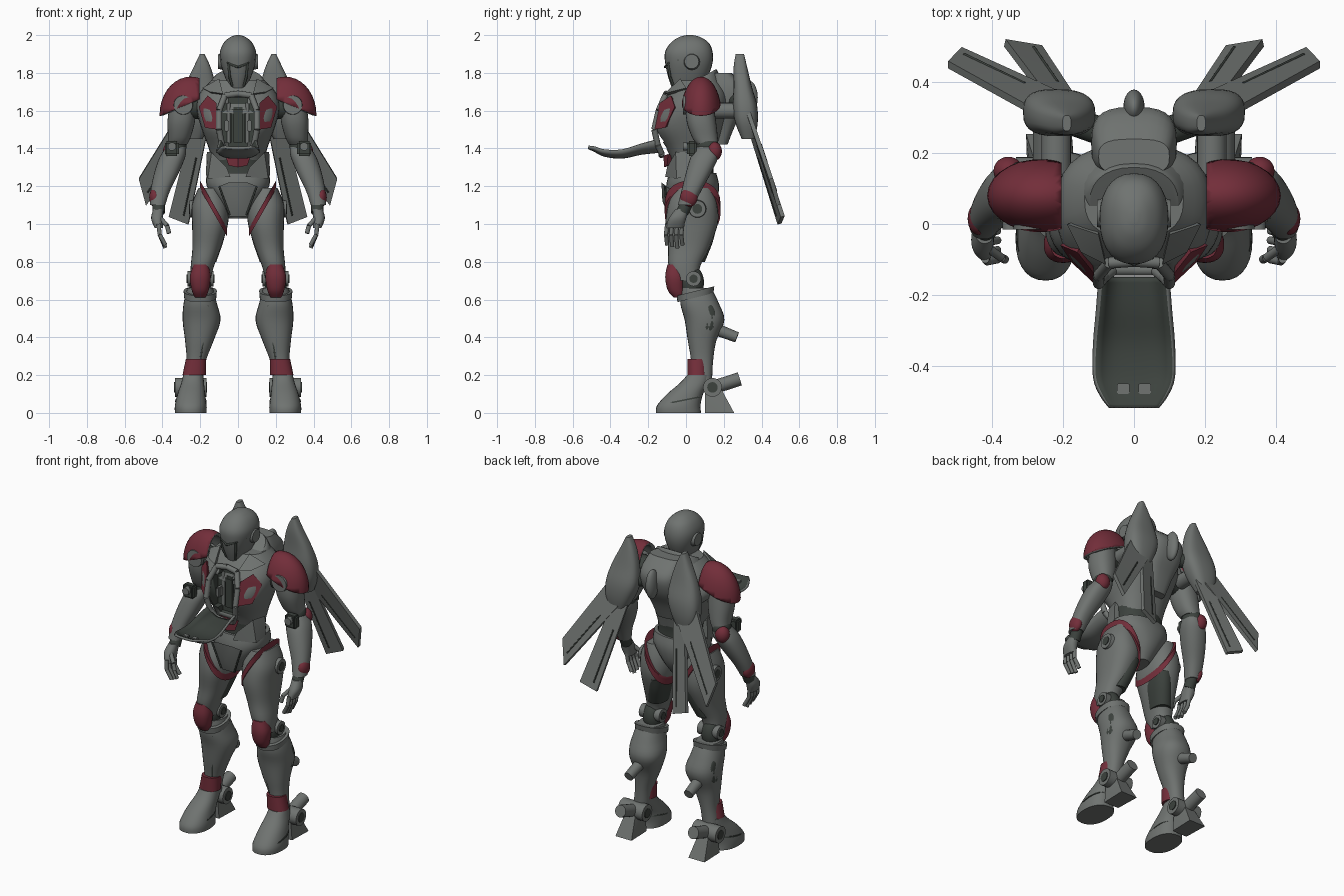
import bpy, bmesh, math
from mathutils import Vector, Matrix

default_cube = bpy.data.objects.get("Cube")
if default_cube:
    bpy.data.objects.remove(default_cube, do_unlink=True)


def make_material(name, red_value, green_value, blue_value):
    material = bpy.data.materials.new(name)
    material.use_nodes = True
    colour = (red_value, green_value, blue_value, 1)
    material.diffuse_color = colour
    for node in material.node_tree.nodes:
        if node.type == 'BSDF_PRINCIPLED':
            node.inputs["Base Color"].default_value = colour
    return material


grey = make_material("armour grey", .16, .172, .164)
red = make_material("deep red", .17, .027, .042)
dark = make_material("dark underlayer", .045, .054, .047)
parts = []


def finish(bm, name, materials, mirror=False, recalculate=True):
    """Turn a bmesh into an object, optionally mirrored across x."""
    if recalculate:
        bmesh.ops.recalc_face_normals(bm, faces=bm.faces)
    mesh = bpy.data.meshes.new(name)
    bm.to_mesh(mesh)
    bm.free()
    part = bpy.data.objects.new(name, mesh)
    bpy.context.scene.collection.objects.link(part)
    for material in materials:
        mesh.materials.append(material)
    if mirror:
        part.modifiers.new("mirror", 'MIRROR').use_mirror_merge = False
    parts.append(part)
    return part


def spline(rings, steps=4):
    """Catmull-Rom interpolation between cross-sections."""
    keys = [Vector(ring) for ring in rings]
    keys = [keys[0]] + keys + [keys[-1]]
    result = []
    for a, b, c, d in zip(keys, keys[1:], keys[2:], keys[3:]):
        for step in range(steps):
            t = step / steps
            result.append((b * 2 + (c - a) * t + (a * 2 - b * 5 + c * 4 - d) * t ** 2
                           + (b * 3 - a - c * 3 + d) * t ** 3) * .5)
    return result + [keys[-1]]


def loft(name, material, rings, mirror=False, power=2.3, lean=(0, 0), sides=28):
    """Skin rounded sections given as centre x, y, z and radii x, y."""
    bm = bmesh.new()
    loops = []
    for x, y, z, rx, ry in spline(rings):
        loop = []
        for i in range(sides):
            angle = math.tau * i / sides
            c, s = math.cos(angle), math.sin(angle)
            dx = max(rx, .003) * math.copysign(abs(c) ** (2 / power), c)
            dy = max(ry, .003) * math.copysign(abs(s) ** (2 / power), s)
            loop.append(bm.verts.new((x + dx, y + dy, z + lean[0] * dx + lean[1] * dy)))
        loops.append(loop)
    for low, high in zip(loops, loops[1:]):
        for i in range(sides):
            j = (i + 1) % sides
            bm.faces.new((low[i], low[j], high[j], high[i]))
    bm.faces.new(loops[0])
    bm.faces.new(loops[-1])
    return finish(bm, name, [material], mirror)


def rod(name, material, start, end, radius, end_radius=None, mirror=True):
    start, end = Vector(start), Vector(end)
    axis = end - start
    turn = axis.to_track_quat('Z', 'Y').to_matrix().to_4x4()
    bm = bmesh.new()
    bmesh.ops.create_cone(bm, cap_ends=True, segments=20, radius1=radius,
                          radius2=radius if end_radius is None else end_radius,
                          depth=axis.length, matrix=Matrix.Translation((start + end) / 2) @ turn)
    return finish(bm, name, [material], mirror)


def chain(name, material, points, radius):
    for start, end in zip(points, points[1:]):
        rod(name, material, start, end, radius)


def ellipsoid(centre, radii):
    bm = bmesh.new()
    matrix = Matrix.Translation(centre) @ Matrix.Diagonal((*radii, 1))
    bmesh.ops.create_uvsphere(bm, u_segments=28, v_segments=18, radius=1, matrix=matrix)
    return bm


def blob(name, material, centre, radii, mirror=True):
    return finish(ellipsoid(centre, radii), name, [material], mirror)


def block(name, material, centre, size, mirror=True):
    bm = bmesh.new()
    matrix = Matrix.Translation(centre) @ Matrix.Diagonal((*size, 1))
    bmesh.ops.create_cube(bm, size=1, matrix=matrix)
    bmesh.ops.bevel(bm, geom=bm.edges[:], offset=min(size) * .2, segments=2, affect='EDGES')
    return finish(bm, name, [material], mirror)


def hull(name, material, points, mirror=True):
    """A faceted armour chunk wrapped around a few corner points."""
    bm = bmesh.new()
    for point in points:
        bm.verts.new(point)
    bmesh.ops.convex_hull(bm, input=bm.verts[:])
    return finish(bm, name, [material], mirror)


# Head: helmet, ear discs, visor and cheek seams, neck
loft("helmet", grey, [(0, 0, 1.72, .045, .075), (0, .01, 1.78, .07, .105), (0, .015, 1.85, .092, .125),
     (0, .015, 1.91, .096, .126), (0, .02, 1.96, .075, .1), (0, .02, 1.99, .04, .055), (0, .02, 2, .01, .015)])
rod("ear_disc", grey, (.08, .03, 1.86), (.105, .03, 1.86), .045, .038)
chain("visor_seam", dark, [(0, -.112, 1.83), (.05, -.094, 1.85), (.085, -.038, 1.87)], .006)
chain("cheek_seam", dark, [(.05, -.094, 1.85), (.045, -.085, 1.78), (.03, -.065, 1.73)], .007)
loft("neck", dark, [(0, .03, 1.6, .07, .08), (0, .02, 1.76, .055, .07)])
loft("collar", grey, [(0, .055, 1.66, .18, .14), (0, .055, 1.74, .145, .115), (0, .06, 1.765, .125, .1)], lean=(0, .55))

# Torso with an open cockpit in the chest
torso = loft("torso", grey, [(0, .04, 1.3, .13, .1), (0, .03, 1.4, .155, .135), (0, .015, 1.51, .195, .185),
             (0, .04, 1.61, .22, .185), (0, .065, 1.69, .205, .155), (0, .07, 1.76, .14, .11)], power=2.5)
torso.data.materials.append(dark)
cutter = block("cockpit_cutter", grey, (0, -.17, 1.535), (.17, .26, .27), mirror=False)
cutter.data.materials.append(dark)
for polygon in cutter.data.polygons:
    polygon.material_index = 1
cutter.hide_render = True
cutter.display_type = 'WIRE'
opening = torso.modifiers.new("cockpit opening", 'BOOLEAN')
opening.operation, opening.object, opening.solver = 'DIFFERENCE', cutter, 'EXACT'
chain("cockpit_frame", grey, [(0, -.105, 1.69), (.07, -.11, 1.68), (.1, -.145, 1.6), (.1, -.168, 1.5),
      (.085, -.15, 1.42), (.06, -.13, 1.375), (0, -.13, 1.365)], .016)
block("cockpit_seat", dark, (0, -.06, 1.52), (.07, .06, .2), mirror=False)
rod("cockpit_strut", grey, (.05, -.07, 1.43), (.05, -.07, 1.64), .01)
block("cockpit_pad", grey, (.06, -.09, 1.52), (.025, .05, .06))
hull("chest_panel", red, [(.113, -.168, 1.5), (.175, -.11, 1.51), (.208, -.06, 1.62), (.16, -.08, 1.68),
     (.113, -.14, 1.64), (.13, 0, 1.58)])
hull("collar_plate", grey, [(.08, -.115, 1.69), (.15, -.08, 1.7), (.19, 0, 1.72), (.1, -.03, 1.77), (.1, .02, 1.66)])

# Lowered hatch: a shallow tray, dark inside and grey outside
bm = bmesh.new()
rows = []
for y, z, width, lip in spline([(-.15, 1.39, .088, .06), (-.24, 1.38, .096, .045), (-.34, 1.36, .106, .035),
                                (-.43, 1.37, .108, .025), (-.48, 1.395, .09, .015), (-.515, 1.41, .068, .005)]):
    rows.append([bm.verts.new((f / 6 * width, y, z + lip * abs(f / 6) ** 4)) for f in range(-6, 7)])
for near, far in zip(rows, rows[1:]):
    for i in range(len(near) - 1):
        bm.faces.new((near[i], far[i], far[i + 1], near[i + 1]))
hatch = finish(bm, "chest_hatch", [dark, grey], recalculate=False)
tray = hatch.modifiers.new("thickness", 'SOLIDIFY')
tray.thickness, tray.material_offset, tray.material_offset_rim = .014, 1, 1
block("hatch_latch", grey, (.03, -.465, 1.392), (.035, .03, .014))

# Waist and pelvis
loft("waist", dark, [(0, .035, 1.22, .145, .115), (0, .035, 1.3, .14, .11), (0, .035, 1.38, .145, .12)])
hull("belly_plate", red, [(.07, -.095, 1.37), (-.07, -.095, 1.37), (.05, -.1, 1.31), (-.05, -.1, 1.31),
     (0, -.115, 1.3), (0, -.12, 1.36), (0, 0, 1.34)], mirror=False)
hull("flank_plate", grey, [(.06, -.1, 1.3), (.14, -.055, 1.38), (.165, .03, 1.38), (.17, .03, 1.26),
     (.16, -.05, 1.24), (.04, -.11, 1.25), (.06, .05, 1.3)])
loft("pelvis", grey, [(0, .03, 1.03, .05, .08), (0, .03, 1.11, .1, .13), (0, .035, 1.2, .165, .14),
     (0, .035, 1.27, .165, .125)])
hull("groin_plate", grey, [(.1, -.105, 1.2), (-.1, -.105, 1.2), (.05, -.13, 1.22), (-.05, -.13, 1.22), (.045, -.09, 1.04),
     (-.045, -.09, 1.04), (0, -.125, 1.12), (0, .03, 1.1)], mirror=False)
chain("groin_seam", dark, [(.1, -.112, 1.2), (.045, -.1, 1.05)], .005)

# Shoulder shells, cut from ellipsoids
bm = ellipsoid((.25, .08, 1.58), (.165, .108, .2))
for point, normal in (((.42, 0, 1.57), (-.08, 0, -.19)), ((.205, 0, 0), (-1, 0, 0))):
    bmesh.ops.bisect_plane(bm, geom=bm.verts[:] + bm.edges[:] + bm.faces[:], plane_co=point,
                           plane_no=normal, clear_outer=True)
shell = finish(bm, "shoulder_shell", [red, grey])
rim = shell.modifiers.new("thickness", 'SOLIDIFY')
rim.thickness, rim.material_offset, rim.material_offset_rim = .018, 1, 1
shell.modifiers.new("mirror", 'MIRROR').use_mirror_merge = False
rod("shoulder_axle", dark, (.15, .07, 1.62), (.3, .07, 1.62), .065)
rod("shoulder_joint", grey, (.29, -.015, 1.63), (.29, .1, 1.63), .05, .06)

# Arms
loft("upper_arm", grey, [(.29, .07, 1.67, .065, .07), (.3, .08, 1.55, .073, .078), (.31, .1, 1.46, .06, .068),
     (.32, .115, 1.42, .05, .055)], mirror=True)
blob("elbow_joint", dark, (.325, .115, 1.41), (.052, .06, .055))
blob("elbow_guard", red, (.355, .15, 1.385), (.042, .04, .05))
loft("forearm", grey, [(.325, .115, 1.41, .05, .055), (.345, .1, 1.36, .067, .073), (.375, .07, 1.28, .066, .068),
     (.41, .03, 1.18, .052, .053), (.425, 0, 1.1, .04, .043)], mirror=True)
block("arm_launcher", dark, (.35, .03, 1.4), (.075, .05, .08))
rod("launcher_barrel", grey, (.35, .05, 1.41), (.35, -.015, 1.41), .022)
blob("wrist_guard", red, (.44, .015, 1.14), (.03, .046, .05))
rod("wrist", dark, (.42, .01, 1.12), (.42, -.02, 1.06), .033)
loft("palm", grey, [(.422, -.02, 1.08, .026, .035), (.428, -.045, 1.03, .032, .046), (.42, -.06, .98, .022, .046)], mirror=True)
for index in range(4):
    y = -.1 + index * .027
    chain("finger", grey, [(.42, y, 1), (.415, y - .006, .945), (.385, y, .89 - .008 * (index % 3))], .011)
chain("thumb", grey, [(.41, -.07, 1.03), (.375, -.095, .99), (.365, -.1, .95)], .012)

# Upper legs and knees
loft("thigh", grey, [(.15, .04, 1.19, .06, .1), (.148, .035, 1.1, .096, .13), (.148, .03, 1, .095, .138),
     (.165, .015, .88, .076, .11), (.188, -.008, .78, .062, .085), (.2, 0, .7, .052, .065)], mirror=True)
loft("hip_band", red, [(.13, .035, 1.06, .072, .148), (.13, .035, 1.105, .072, .148)], mirror=True, lean=(1.75, 0))
loft("inner_thigh_panel", dark, [(.12, .06, .98, .06, .1), (.135, .05, .9, .055, .09), (.165, .03, .8, .05, .07)], mirror=True)
rod("hip_disc", grey, (.22, .06, 1.08), (.256, .06, 1.08), .05, .044)
rod("hip_disc_core", dark, (.24, .06, 1.08), (.26, .06, 1.08), .026)
blob("knee_core", dark, (.2, .03, .69), (.058, .065, .09))
loft("knee_guard", red, [(.2, -.035, .61, .028, .03), (.2, -.052, .65, .045, .045), (.2, -.058, .72, .055, .052),
     (.195, -.06, .785, .04, .038)], mirror=True)
rod("knee_disc", grey, (.13, .04, .71), (.268, .04, .71), .04)
rod("knee_disc_core", dark, (.125, .04, .71), (.273, .04, .71), .022)

# Lower legs
loft("calf", grey, [(.2, .055, .66, .068, .08), (.2, .072, .58, .088, .102), (.193, .098, .49, .1, .105),
     (.205, .085, .38, .075, .075), (.222, .085, .27, .05, .058), (.235, .08, .17, .05, .058)], mirror=True)
loft("knee_cuff", grey, [(.2, .05, .61, .085, .095), (.2, .05, .645, .088, .1)], mirror=True, lean=(0, .25))
chain("shin_seam", dark, [(.16, -.015, .57), (.165, .01, .46), (.19, .022, .35), (.2, .035, .28)], .006)
blob("calf_side_panel", dark, (.272, .1, .5), (.02, .06, .09))
rod("calf_thruster", grey, (.2, .14, .45), (.205, .27, .4), .033, .028)
loft("ankle_guard", red, [(.232, .06, .2, .062, .052), (.222, .06, .285, .054, .052)], mirror=True)

# Feet
loft("foot", grey, [(.25, -.04, 0, .084, .12), (.25, -.038, .04, .084, .115), (.247, -.005, .1, .073, .095),
     (.24, .045, .16, .06, .075), (.237, .065, .2, .053, .06)], mirror=True)
loft("toe_seam", dark, [(.25, -.028, .06, .083, .112), (.25, -.028, .068, .082, .109)], mirror=True, lean=(0, .2))
hull("heel", grey, [(.2, .1, 0), (.3, .1, 0), (.195, .255, 0), (.305, .255, 0), (.21, .1, .13), (.29, .1, .13),
     (.215, .19, .12), (.285, .19, .12)])
rod("ankle_disc", grey, (.168, .14, .135), (.334, .14, .135), .05)
rod("ankle_disc_core", dark, (.163, .14, .135), (.338, .14, .135), .028)
rod("heel_thruster", grey, (.25, .13, .13), (.25, .285, .18), .036)

# Backpack, wing pods and blades
loft("backpack", grey, [(0, .18, 1.42, .06, .04), (0, .2, 1.52, .085, .06), (0, .22, 1.62, .115, .095), (0, .225, 1.72, .12, .1),
     (0, .19, 1.8, .1, .05)], power=3)
blob("spine_fin", grey, (0, .33, 1.67), (.03, .05, .09), mirror=False)
rod("wing_arm", dark, (.06, .25, 1.65), (.2, .3, 1.64), .04)
rod("wing_mount", grey, (.22, .14, 1.6), (.22, .29, 1.6), .042)
loft("wing_pod", grey, [(.19, .285, 1.9, .012, .022), (.19, .288, 1.83, .045, .036), (.2, .3, 1.73, .082, .048),
     (.21, .312, 1.63, .1, .064), (.225, .32, 1.54, .085, .06), (.235, .33, 1.45, .045, .035)], mirror=True, power=2.8)


def blade(name, corners):
    """A thin tapering plate with a raised edge seam."""
    points = [Vector(corner) for corner in corners]
    normal = (points[1] - points[0]).cross(points[3] - points[0]).normalized() * .011
    hull(name, grey, [p + normal for p in points] + [p - normal for p in points])
    for side in (normal, -normal):
        start, end = points[0].lerp(points[1], .3) + side, points[3].lerp(points[2], .3) + side
        rod(name + "_seam", dark, start.lerp(end, .3), start.lerp(end, .93), .004)


blade("outer_blade", [(.2, .36, 1.5), (.29, .32, 1.62), (.525, .45, 1.24), (.487, .49, 1.1)])
blade("inner_blade", [(.16, .34, 1.5), (.25, .36, 1.5), (.365, .512, 1.04), (.262, .495, 1)])

# Smooth shading with crisp edges
for part in parts:
    part.select_set(True)
bpy.context.view_layer.objects.active = torso
bpy.ops.object.shade_smooth_by_angle(angle=math.radians(35))
